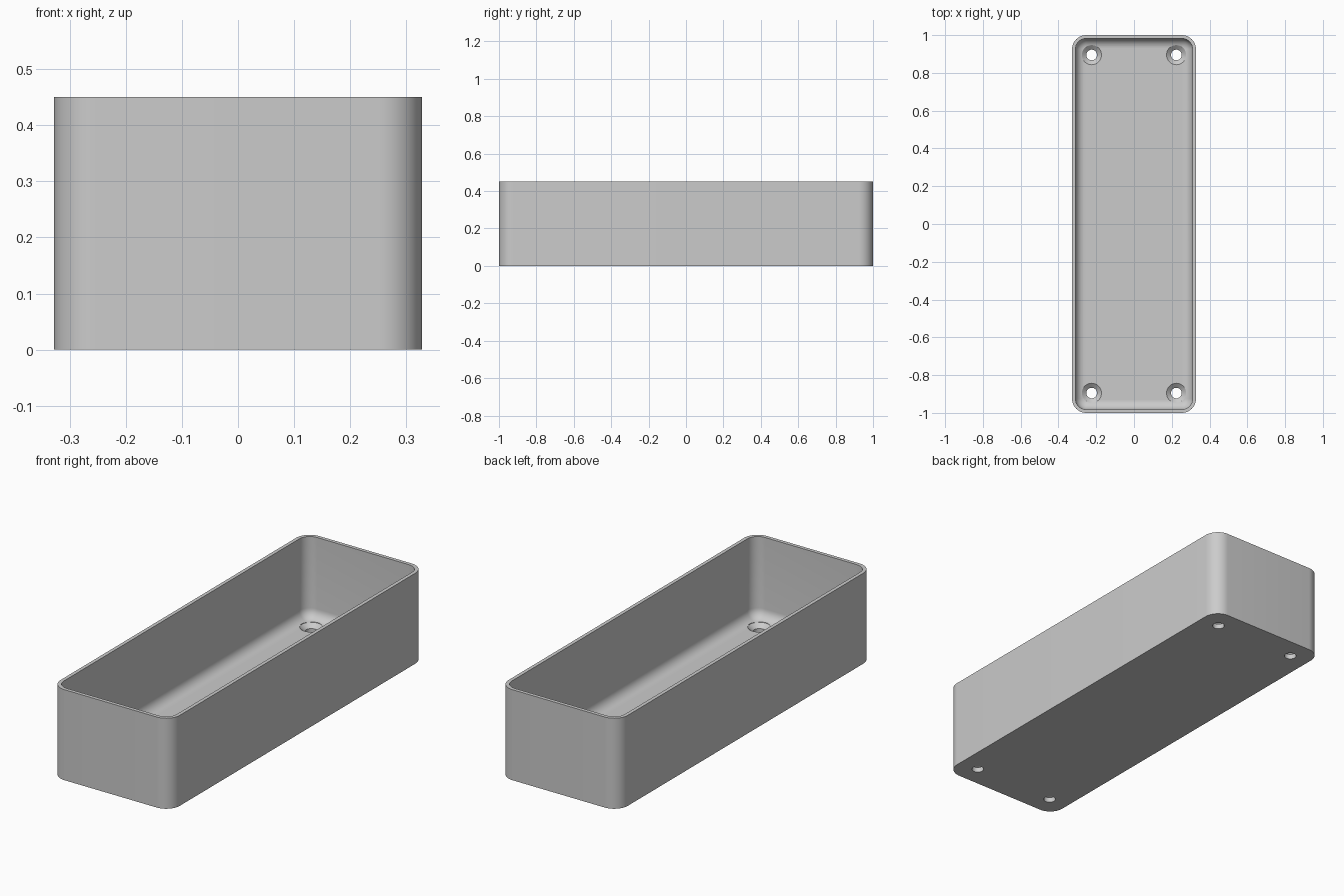
import bpy
import bmesh
from math import sin, cos, pi

if "Cube" in bpy.data.objects:
    bpy.data.objects.remove(bpy.data.objects["Cube"])

HALF_X, HALF_Y, HEIGHT = 0.328, 1.0, 0.45
CORNER, WALL, FLOOR, FILLET = 0.075, 0.018, 0.045, 0.05
HOLE_X, HOLE_Y = 0.224, 0.895
STEPS = 12

grey = bpy.data.materials.new("plain grey")
grey.use_nodes = True
colour = (0.6, 0.6, 0.6, 1)
grey.diffuse_color = colour
grey.node_tree.nodes["Principled BSDF"].inputs["Base Color"].default_value = colour


def make_object(name, bm):
    bmesh.ops.recalc_face_normals(bm, faces=bm.faces)
    mesh = bpy.data.meshes.new(name)
    bm.to_mesh(mesh)
    bm.free()
    obj = bpy.data.objects.new(name, mesh)
    bpy.context.collection.objects.link(obj)
    mesh.materials.append(grey)
    return obj


def loft(bm, rings):
    """Skin a stack of equal point rings and cap both ends."""
    loops = [[bm.verts.new(p) for p in ring] for ring in rings]
    n = len(loops[0])
    for a, b in zip(loops, loops[1:]):
        for i in range(n):
            j = (i + 1) % n
            bm.faces.new((a[i], a[j], b[j], b[i]))
    bm.faces.new(loops[0])
    bm.faces.new(loops[-1])


def rounded_ring(inset, z):
    """Rounded rectangle, offset inwards from the outer wall."""
    r = CORNER - inset
    points = []
    for k, (sx, sy) in enumerate(((1, 1), (-1, 1), (-1, -1), (1, -1))):
        for i in range(STEPS + 1):
            a = (k + i / STEPS) * pi / 2
            points.append((sx * (HALF_X - CORNER) + r * cos(a),
                           sy * (HALF_Y - CORNER) + r * sin(a), z))
    return points


# Open tray: outer wall, rim, inner wall, rounded inside edge, floor
rings = [rounded_ring(0, 0), rounded_ring(0, HEIGHT), rounded_ring(WALL, HEIGHT)]
for i in range(9):
    a = i / 8 * pi / 2
    rings.append(rounded_ring(WALL + FILLET * (1 - cos(a)),
                              FLOOR + FILLET * (1 - sin(a))))
bm = bmesh.new()
loft(bm, rings)
tray = make_object("tray", bm)

# Countersunk screw holes in the four floor corners
profile = ((0.028, -0.05), (0.028, 0.025), (0.052, FLOOR), (0.052, 0.15))
bm = bmesh.new()
for sx in (-1, 1):
    for sy in (-1, 1):
        loft(bm, [[(sx * HOLE_X + r * cos(i * pi / 16),
                    sy * HOLE_Y + r * sin(i * pi / 16), z) for i in range(32)]
                  for r, z in profile])
cutter = make_object("screw_hole_cutter", bm)
cutter.hide_render = True

cut = tray.modifiers.new("screw holes", 'BOOLEAN')
cut.operation = 'DIFFERENCE'
cut.solver = 'EXACT'
cut.object = cutter
bpy.ops.object.select_all(action='DESELECT')
tray.select_set(True)
bpy.context.view_layer.objects.active = tray
bpy.ops.object.modifier_apply(modifier=cut.name)
bpy.data.objects.remove(cutter)
bpy.ops.object.shade_smooth_by_angle(angle=pi / 6)
